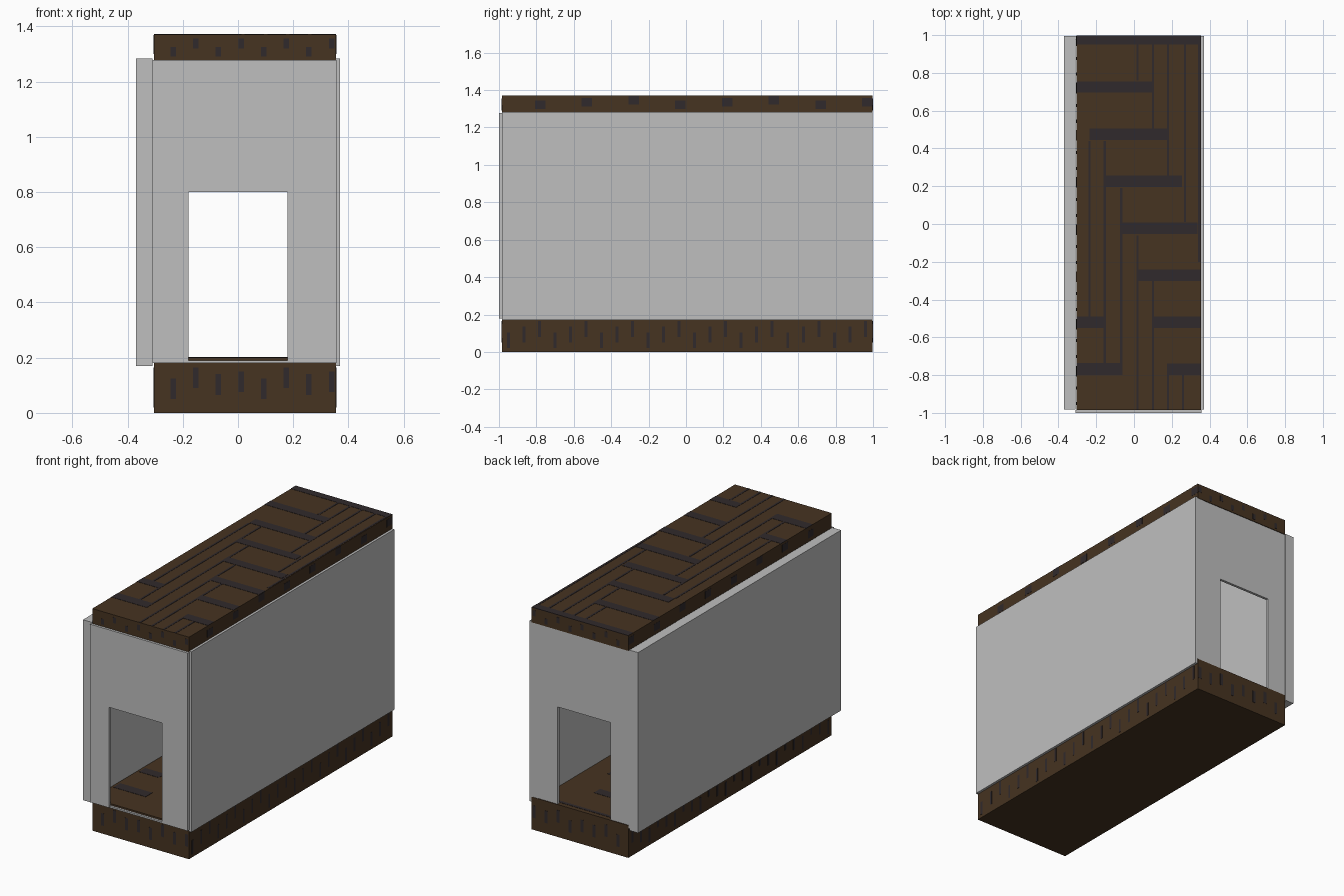
import bpy, bmesh

if "Cube" in bpy.data.objects:
    bpy.data.objects.remove(bpy.data.objects["Cube"])


def material(name, rgb):
    m = bpy.data.materials.new(name)
    m.diffuse_color = (*rgb, 1)
    m.use_nodes = True
    m.node_tree.nodes["Principled BSDF"].inputs["Base Color"].default_value = m.diffuse_color
    return m


GREY = material("plaster_grey", (0.52, 0.52, 0.52))
BROWN = material("brick_brown", (0.061, 0.033, 0.015))
DARK = material("mortar_dark", (0.030, 0.023, 0.025))


def boxes(name, mat, items):
    """One object made of boxes given as (x0, x1, y0, y1, z0, z1)."""
    bm = bmesh.new()
    for x0, x1, y0, y1, z0, z1 in items:
        r = bmesh.ops.create_cube(bm, size=1)
        for v in r["verts"]:
            v.co.x = x0 if v.co.x < 0 else x1
            v.co.y = y0 if v.co.y < 0 else y1
            v.co.z = z0 if v.co.z < 0 else z1
    return finish(name, mat, bm)


def finish(name, mat, bm):
    bmesh.ops.recalc_face_normals(bm, faces=bm.faces)
    me = bpy.data.meshes.new(name)
    bm.to_mesh(me)
    bm.free()
    me.materials.append(mat)
    ob = bpy.data.objects.new(name, me)
    bpy.context.collection.objects.link(ob)
    return ob


def door_wall(name, y0, y1):
    """Upside-down U profile around the doorway, extruded along y."""
    pts = [(-.31, .18), (-.18, .18), (-.18, .8), (.18, .8),
           (.18, .18), (.357, .18), (.357, 1.278), (-.31, 1.278)]
    bm = bmesh.new()
    f = bm.faces.new([bm.verts.new((x, y0, z)) for x, z in pts])
    r = bmesh.ops.extrude_face_region(bm, geom=[f])
    for v in r["geom"]:
        if isinstance(v, bmesh.types.BMVert):
            v.co.y = y1
    return finish(name, GREY, bm)


X0, X1, Y0, Y1 = -.305, .355, -.985, .998

# brick floor slab and roof slab
boxes("floor_slab", BROWN, [(X0, X1, Y0, Y1, 0, .20)])
boxes("roof_slab", BROWN, [(X0, X1, Y0, Y1, 1.277, 1.37)])

# side walls, end walls with doorways, front sill
boxes("left_wall", GREY, [(-.37, -.31, -.983, .996, .17, 1.283)])
boxes("right_wall", GREY, [(.31, .37, -.983, .996, .17, 1.283)])
door_wall("front_wall", -1, -.984)
door_wall("back_wall", .978, .994)
boxes("front_sill", GREY, [(-.18, .18, -.998, -.984, .18, .19)])

# mortar: wide cross bands and thin long seams (x0, x1, y0, y1)
bands = [(X0, X1, .95, Y1)]
for i, (a, b) in enumerate([(X0, .10), (-.235, .18), (-.155, .255), (-.075, .335),
                            (.02, X1), (.095, X1), (.175, X1)]):
    y = .725 - .249 * i
    bands.append((a, b, y - .03, y + .03))
bands += [(X0, -.155, -.55, -.49), (X0, -.07, -.80, -.735)]
seams = [(-.235, .44, -.50), (-.155, .44, -.74), (-.068, .19, -.80), (.018, -.06, -.985),
         (.10, 1, .50), (.18, 1, .25), (.27, 1, .01), (.345, .95, -.2),
         (.018, .95, .76), (.10, -.3, -.985), (.18, -.8, -.985), (.26, -.8, -.985)]
thin = [(x - .006, x + .006, max(b, Y0), min(a, Y1)) for x, a, b in seams]
boxes("roof_mortar", DARK, [(*r, 1.368, 1.3715) for r in bands + thin])
boxes("floor_mortar", DARK, [(max(a, -.29), min(b, .29), c, min(d, .97), .198, .2015)
                             for a, b, c, d in bands])

# mortar streaks on the slab ends
streaks = []
for i in range(8):
    x = -.235 + .082 * i
    z = (.05, .09, .065, .075)[i % 4]
    for y0, y1 in ((Y0 - .001, Y0 + .002), (Y1 - .002, Y1 + .001)):
        w = .01
        x1 = min(x + w, X1 - .002)
        streaks.append((x - w, x1, y0, y1, z, z + .075))
        streaks.append((x - w, x1, y0, y1, 1.29 + .03 * (i % 2), 1.325 + .03 * (i % 2)))
boxes("end_streaks", DARK, streaks)

# mortar streaks along the slab sides
side = []
for x0, x1 in ((X0 - .001, X0 + .002), (X1 - .002, X1 + .001)):
    for i in range(24):
        y = -.95 + .083 * i
        z = (.02, .05, .08)[i % 3]
        side.append((x0, x1, y - .008, y + .008, z, z + .085))
    for i in range(8):
        y = -.78 + .25 * i
        z = 1.30 + .012 * (i % 3)
        side.append((x0, x1, y - .028, min(y + .028, .996), z, z + .045))
boxes("side_streaks", DARK, side)
